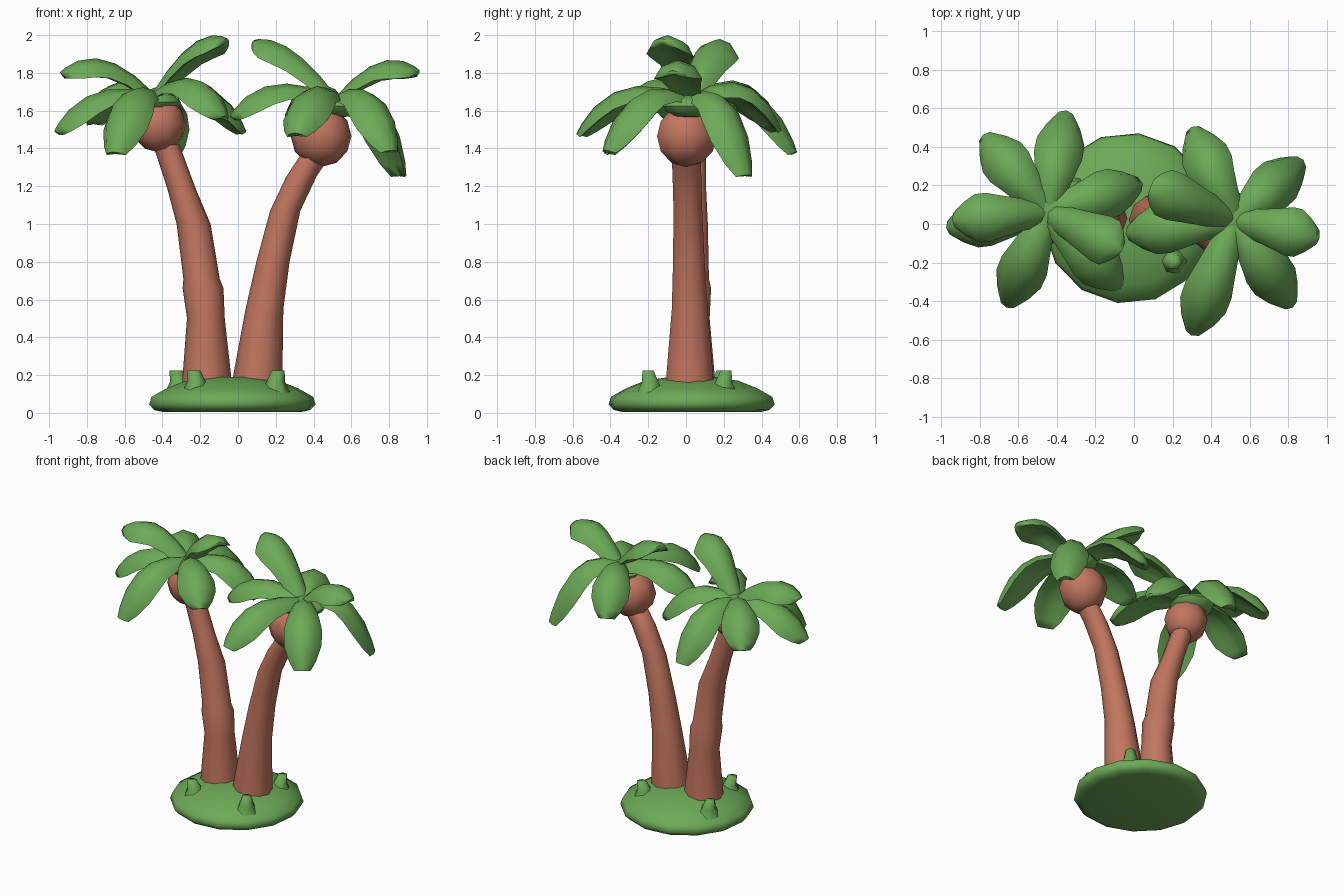
import bpy, bmesh, math
from mathutils import Vector

if "Cube" in bpy.data.objects:
    bpy.data.objects.remove(bpy.data.objects["Cube"])


def material(name, col):
    m = bpy.data.materials.new(name)
    m.diffuse_color = (*col, 1)
    m.use_nodes = True
    m.node_tree.nodes["Principled BSDF"].inputs["Base Color"].default_value = m.diffuse_color
    return m


GREEN = material("leaf_green", (0.15, 0.40, 0.095))
BROWN = material("trunk_brown", (0.54, 0.18, 0.115))


def finish(name, bm, mat, angle=60):
    bmesh.ops.recalc_face_normals(bm, faces=bm.faces[:])
    me = bpy.data.meshes.new(name)
    bm.to_mesh(me)
    bm.free()
    me.materials.append(mat)
    me.shade_smooth()
    me.set_sharp_from_angle(angle=math.radians(angle))
    ob = bpy.data.objects.new(name, me)
    bpy.context.collection.objects.link(ob)
    return ob


def skin(bm, sections):
    """Bridge closed loops of points and cap both ends."""
    loops = [[bm.verts.new(p) for p in s] for s in sections]
    n = len(loops[0])
    for a, b in zip(loops, loops[1:]):
        for i in range(n):
            j = (i + 1) % n
            bm.faces.new((a[i], a[j], b[j], b[i]))
    bm.faces.new(loops[0][::-1])
    bm.faces.new(loops[-1])


def ring(c, r, n, turn=0.0):
    return [Vector(c) + Vector((r * math.cos(math.tau * i / n + turn),
                                r * math.sin(math.tau * i / n + turn), 0)) for i in range(n)]


# grassy mound
bm = bmesh.new()
skin(bm, [ring((-0.03, 0.03, z), r, 14, 0.1) for z, r in
          [(0.005, 0.37), (0.015, 0.415), (0.045, 0.443), (0.085, 0.43),
           (0.13, 0.35), (0.17, 0.25), (0.19, 0.12)]])
finish("grass_mound", bm, GREEN, 80)

# small grass tufts
for k, (x, y) in enumerate([(0.2, -0.19), (0.2, 0.2), (-0.22, -0.19), (-0.31, 0.18)]):
    bm = bmesh.new()
    skin(bm, [ring((x, y, 0.09), 0.085, 6), ring((x, y, 0.165), 0.05, 6),
              ring((x * 1.06, y * 1.06, 0.225), 0.034, 6)])
    finish(f"grass_tuft_{k + 1}", bm, GREEN, 100)


# curved trunks: (x, y, z, radius)
def trunk(name, pts):
    bm = bmesh.new()
    skin(bm, [ring((x, y, z), r, 10) for x, y, z, r in pts])
    finish(name, bm, BROWN)


trunk("left_trunk", [(-0.165, 0.03, 0.12, 0.133), (-0.165, 0.03, 0.2, 0.128),
                     (-0.17, 0.03, 0.5, 0.100), (-0.185, 0.03, 0.66, 0.108),
                     (-0.193, 0.03, 0.71, 0.096), (-0.235, 0.03, 1.0, 0.090),
                     (-0.30, 0.035, 1.19, 0.075), (-0.38, 0.04, 1.42, 0.070)])
trunk("right_trunk", [(0.105, 0.02, 0.12, 0.133), (0.105, 0.02, 0.2, 0.130),
                      (0.14, 0.02, 0.55, 0.100), (0.185, 0.015, 0.8, 0.088),
                      (0.25, 0.01, 1.07, 0.080), (0.335, 0.005, 1.25, 0.080),
                      (0.42, 0.0, 1.38, 0.080)])


# round trunk tops
def ball(name, c, r, mat, squash=1.0):
    bm = bmesh.new()
    bmesh.ops.create_uvsphere(bm, u_segments=9, v_segments=6, radius=r)
    for v in bm.verts:
        v.co = Vector((v.co.x, v.co.y, v.co.z * squash)) + Vector(c)
    finish(name, bm, mat)


ball("left_trunk_top", (-0.42, 0.035, 1.525), 0.146, BROWN)
ball("right_trunk_top", (0.44, 0.0, 1.465), 0.163, BROWN)


# arched palm leaf: root, tip, height and position of the curve's control point
PROFILE = [(0.0, 0.07), (0.18, 0.085), (0.38, 0.108), (0.58, 0.127),
           (0.78, 0.125), (0.93, 0.09), (1.0, 0.055)]


def leaf(name, root, tip, zc):
    root, tip = Vector(root), Vector(tip)
    ctrl = root.lerp(tip, 0.68 if tip.z < root.z else 0.57)
    ctrl.z = zc
    head = tip - root
    side = Vector((-head.y, head.x, 0)).normalized()
    secs = []
    for t, w in PROFILE:
        p = root * (1 - t) ** 2 + ctrl * 2 * t * (1 - t) + tip * t * t
        tan = ((ctrl - root) * (1 - t) + (tip - ctrl) * t).normalized()
        up = tan.cross(side)
        if up.z < 0:
            up = -up
        d = w * 0.72
        secs.append([p + side * (w * a) + up * (d * b) for a, b in
                     [(-1, -1), (-0.65, -0.25), (0, 0.1), (0.65, -0.25),
                      (1, -1), (0.5, -0.9), (0, -0.65), (-0.5, -0.9)]])
    bm = bmesh.new()
    skin(bm, secs)
    finish(name, bm, GREEN, 75)


# leaf crowns: (tip x, tip y, tip z, control z)
CROWNS = {
    "left": ((-0.45, 0.06, 1.69), [
        (-0.94, 0.02, 1.80, 1.98), (-0.97, -0.02, 1.49, 1.78),
        (-0.78, 0.46, 1.54, 1.87), (-0.35, 0.585, 1.38, 1.83),
        (0.04, 0.21, 1.49, 1.84), (-0.06, -0.13, 1.98, 2.05),
        (-0.07, -0.33, 1.57, 1.89), (-0.66, -0.43, 1.38, 1.82)]),
    "right": ((0.52, 0.02, 1.67), [
        (0.96, -0.07, 1.81, 1.96), (0.82, -0.43, 1.39, 1.83),
        (0.30, -0.575, 1.48, 1.84), (-0.04, -0.05, 1.57, 1.84),
        (0.085, 0.19, 1.97, 2.00), (0.30, 0.50, 1.50, 1.88),
        (0.875, 0.33, 1.26, 1.82)]),
}
for side_name, (root, tips) in CROWNS.items():
    ball(f"{side_name}_crown_centre", (root[0], root[1], root[2] - 0.045), 0.15, GREEN, 0.42)
    for k, (x, y, z, zc) in enumerate(tips):
        leaf(f"{side_name}_leaf_{k + 1}", root, (x, y, z), zc)
